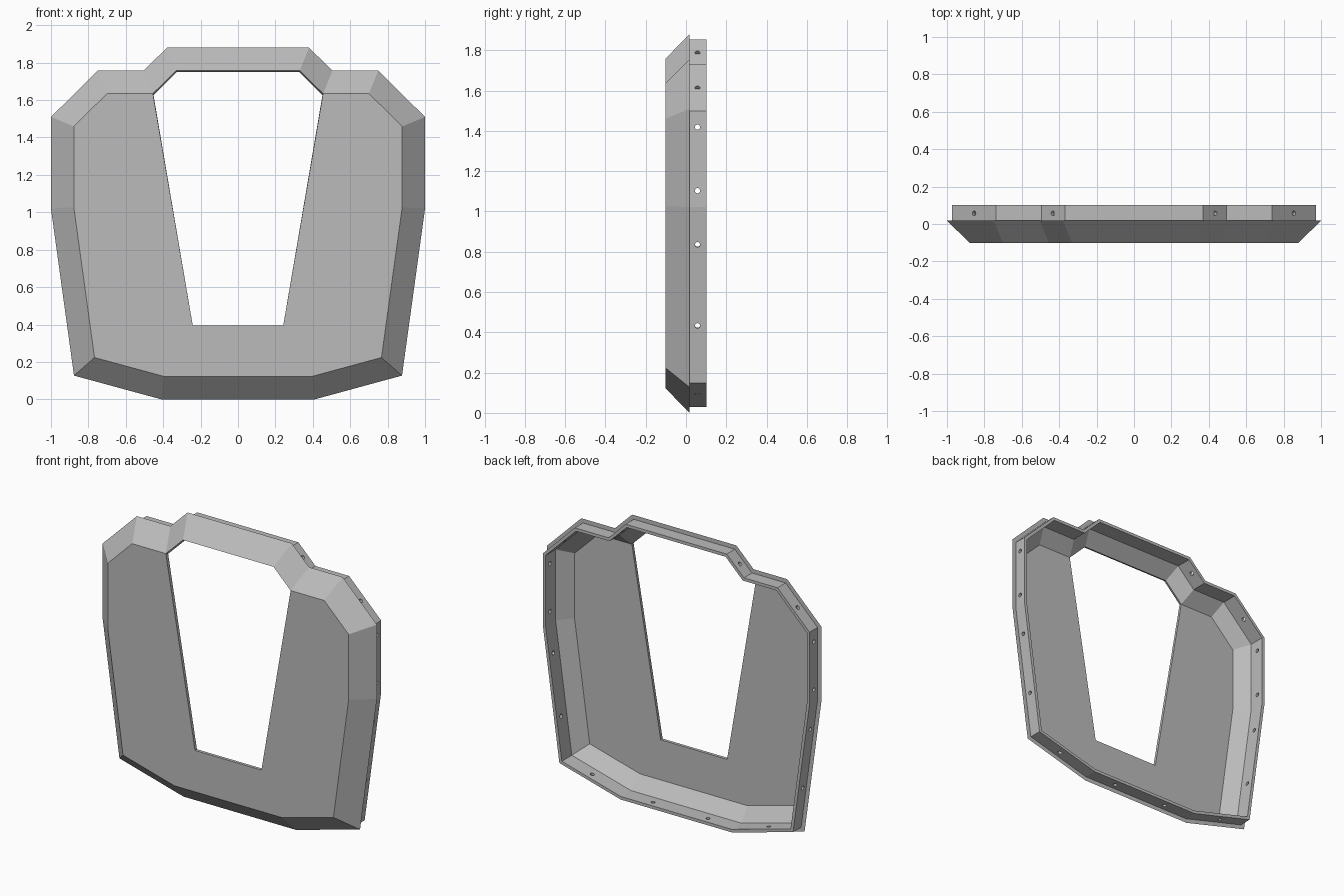
import bpy
import bmesh
from mathutils import Vector

if "Cube" in bpy.data.objects:
    bpy.data.objects.remove(bpy.data.objects["Cube"], do_unlink=True)

# Plain grey material
grey = bpy.data.materials.new("plain grey")
grey.use_nodes = True
colour = (0.5, 0.5, 0.5, 1)
grey.diffuse_color = colour
grey.node_tree.nodes["Principled BSDF"].inputs["Base Color"].default_value = colour

# Outline of the frame (x, z): one half, mirrored to a full counter-clockwise loop
half = [(0.41, 0), (0.877, 0.127), (1, 1.02), (1, 1.51),
        (0.75, 1.757), (0.505, 1.757), (0.38, 1.88)]
outline = [Vector(p) for p in half] + [Vector((-x, z)) for x, z in reversed(half)]
count = len(outline)


def inward(i):
    """Inward normal of the outline edge that starts at point i."""
    d = (outline[(i + 1) % count] - outline[i]).normalized()
    return Vector((-d.y, d.x))


def inset(amount):
    """Mitred inset of the outline."""
    points = []
    for i, p in enumerate(outline):
        a, b = inward(i - 1), inward(i)
        points.append(p + (a + b) * amount / (1 + a.dot(b)))
    return points


# Cross-section of the rim (inset, y): front edge, skirt tip, mounting flange, inner slope
FRONT, BACK, TIP = -0.102, 0.102, 0.018
THICK, FLANGE = 0.02, 0.028
section = [(0.122, FRONT), (0, TIP), (FLANGE, TIP), (FLANGE, BACK),
           (FLANGE + 0.02, BACK), (FLANGE + 0.02, TIP - 0.02),
           (0.13, FRONT + THICK)]

bm = bmesh.new()
rings = [[bm.verts.new((p.x, y, p.y)) for p in inset(amount)] for amount, y in section]
for r, s in zip(rings, rings[1:]):
    for i in range(count):
        j = (i + 1) % count
        bm.faces.new((r[i], r[j], s[j], s[i]))

# Front plate with the tapering window, open up to the top of the rim
front, back = rings[0], rings[-1]
right, left = 5, count - 6
walls = []
for ring, y in ((front, FRONT), (back, FRONT + THICK)):
    sill = [bm.verts.new((x, y, 0.395)) for x in (0.242, -0.242)]
    bm.faces.new(ring[left:] + ring[:right + 1] + sill)
    walls.append(ring[right:left + 1][::-1] + sill)
outer, inner = walls
for i in range(len(outer)):
    j = (i + 1) % len(outer)
    bm.faces.new((outer[i], outer[j], inner[j], inner[i]))
bmesh.ops.recalc_face_normals(bm, faces=bm.faces[:])

mesh = bpy.data.meshes.new("window_frame")
bm.to_mesh(mesh)
bm.free()
mesh.materials.append(grey)
frame = bpy.data.objects.new("window_frame", mesh)
bpy.context.collection.objects.link(frame)

# Screw holes: outline edge -> positions along it
holes = {0: [0.55], 1: [0.32, 0.785], 2: [0.17, 0.84], 3: [0.5], 5: [0.5]}
bm = bmesh.new()


def drill(point, direction):
    axis = Vector((direction.x, 0, direction.y))
    matrix = axis.to_track_quat('Z', 'Y').to_matrix().to_4x4()
    matrix.translation = (point.x, 0.057, point.y)
    bmesh.ops.create_cone(bm, cap_ends=True, segments=16, radius1=0.013,
                          radius2=0.013, depth=0.06, matrix=matrix)


flange_line = inset(FLANGE + 0.01)
for edge, places in holes.items():
    for t in places:
        p = flange_line[edge].lerp(flange_line[edge + 1], t)
        n = inward(edge)
        drill(p, n)
        drill(Vector((-p.x, p.y)), Vector((-n.x, n.y)))
for x in (-0.2, 0.2):
    drill(Vector((x, FLANGE + 0.01)), Vector((0, 1)))

cut_mesh = bpy.data.meshes.new("screw_hole_cutter")
bm.to_mesh(cut_mesh)
bm.free()
cutter = bpy.data.objects.new("screw_hole_cutter", cut_mesh)
cutter.hide_render = True
bpy.context.collection.objects.link(cutter)

# Cut the holes, then drop the cutter
cut = frame.modifiers.new("screw_holes", 'BOOLEAN')
cut.object = cutter
cut.operation = 'DIFFERENCE'
cut.solver = 'EXACT'
bpy.context.view_layer.update()
graph = bpy.context.evaluated_depsgraph_get()
result = bpy.data.meshes.new_from_object(frame.evaluated_get(graph))
frame.modifiers.clear()
frame.data = result
result.name = "window_frame"
bpy.data.objects.remove(cutter, do_unlink=True)
